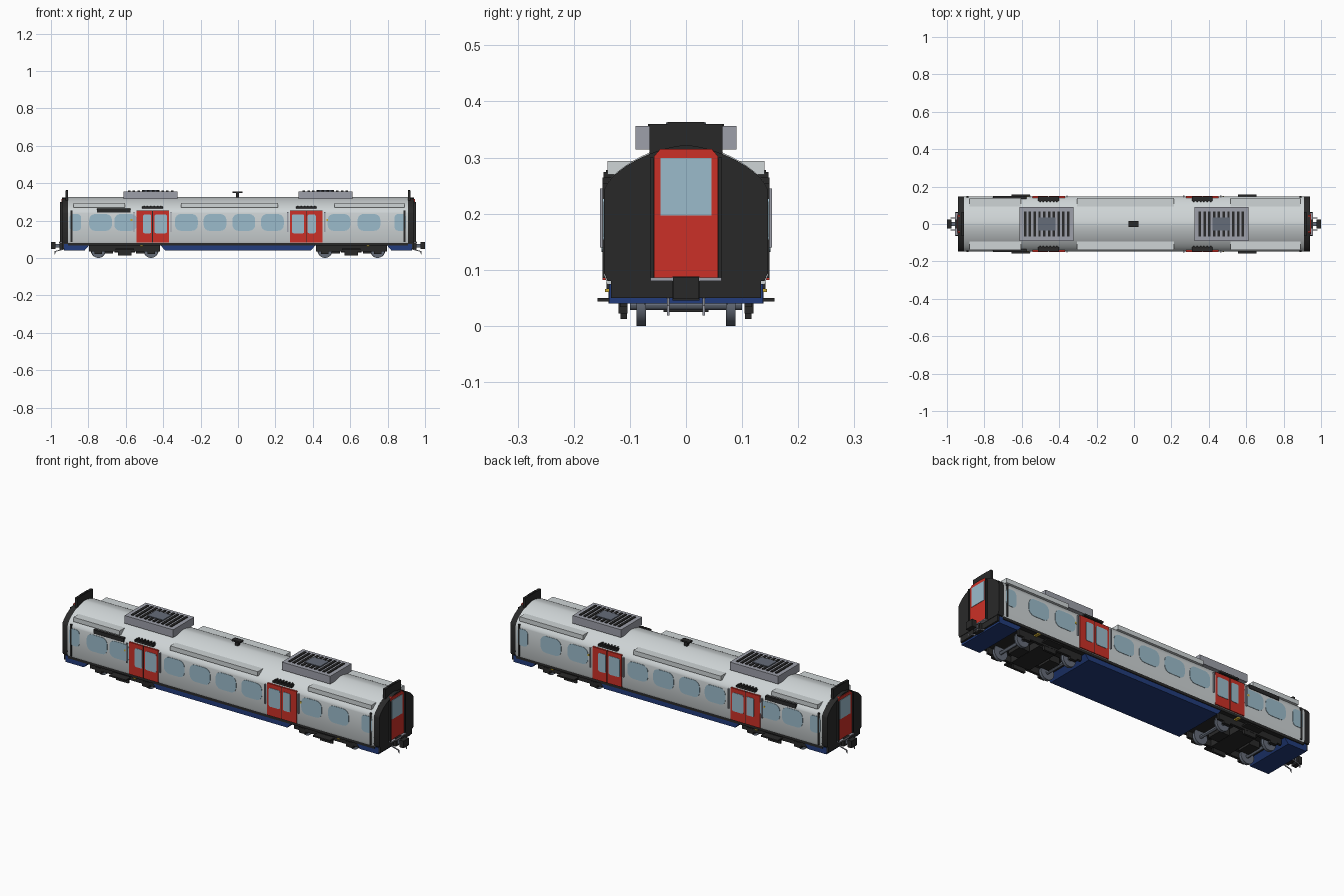
import bpy, bmesh, math
from mathutils import Matrix, Vector

if "Cube" in bpy.data.objects:
    bpy.data.objects.remove(bpy.data.objects["Cube"])


def material(name, r, g, b):
    m = bpy.data.materials.new(name)
    m.use_nodes = True
    m.diffuse_color = (r, g, b, 1)
    m.node_tree.nodes["Principled BSDF"].inputs["Base Color"].default_value = (r, g, b, 1)
    return m


WALL = material("pale grey", 0.62, 0.66, 0.67)
RED = material("door red", 0.6, 0.03, 0.02)
BLACK = material("black", 0.022, 0.022, 0.022)
BLUE = material("dark blue", 0.016, 0.045, 0.2)
GLASS = material("window blue", 0.33, 0.5, 0.6)
GREY = material("mid grey", 0.34, 0.35, 0.4)
STEEL = material("wheel steel", 0.13, 0.15, 0.19)
YELLOW = material("yellow", 0.6, 0.4, 0.03)


def finish(name, bm, mat, smooth=False):
    bmesh.ops.recalc_face_normals(bm, faces=bm.faces)
    mesh = bpy.data.meshes.new(name)
    bm.to_mesh(mesh)
    bm.free()
    mesh.materials.append(mat)
    ob = bpy.data.objects.new(name, mesh)
    bpy.context.collection.objects.link(ob)
    if smooth:
        bpy.ops.object.select_all(action="DESELECT")
        ob.select_set(True)
        bpy.context.view_layer.objects.active = ob
        bpy.ops.object.shade_smooth_by_angle(angle=math.radians(30))
    return ob


def box(name, x, y, z, mat):
    """Box from three (low, high) ranges."""
    bm = bmesh.new()
    size = [abs(r[1] - r[0]) for r in (x, y, z)]
    mid = [(r[0] + r[1]) / 2 for r in (x, y, z)]
    bmesh.ops.create_cube(bm, size=1, matrix=Matrix.Translation(mid) @ Matrix.Diagonal((*size, 1)))
    return finish(name, bm, mat)


def prism(name, points, low, high, axis, mat, smooth=False):
    """Extrude (y, z) points along x, or (x, z) points along y."""
    bm = bmesh.new()
    place = (lambda a, b, d: (d, a, b)) if axis == "x" else (lambda a, b, d: (a, d, b))
    face = bm.faces.new([bm.verts.new(place(a, b, low)) for a, b in points])
    new = bmesh.ops.extrude_face_region(bm, geom=[face])["geom"]
    shift = Vector(place(0, 0, high - low))
    bmesh.ops.translate(bm, vec=shift, verts=[v for v in new if isinstance(v, bmesh.types.BMVert)])
    return finish(name, bm, mat, smooth)


def cylinder(name, x, y, z, radius, length, mat, sides=24):
    bm = bmesh.new()
    bmesh.ops.create_cone(bm, cap_ends=True, segments=sides, radius1=radius, radius2=radius, depth=length,
                          matrix=Matrix.Translation((x, y, z)) @ Matrix.Rotation(math.pi / 2, 4, "X"))
    return finish(name, bm, mat, True)


def around(c, half):
    return (c - half, c + half)


def rounded(cx, cz, w, h, r):
    """Rounded rectangle outline."""
    pts = []
    for k, (sx, sz) in enumerate(((1, 1), (-1, 1), (-1, -1), (1, -1))):
        for i in range(5):
            a = math.pi / 2 * (k + i / 4)
            pts.append((cx + sx * (w / 2 - r) + r * math.cos(a), cz + sz * (h / 2 - r) + r * math.sin(a)))
    return pts


def shell(width, base, top):
    """Carriage cross-section with flat sides and an arched roof."""
    pts = [(-width + 0.006, base), (-width, base + 0.015)]
    for i in range(29):
        a = math.pi * (1 - i / 28)
        c, s = math.cos(a), max(math.sin(a), 0)
        pts.append((math.copysign(abs(c) ** 1.28, c) * width, 0.24 + (top - 0.24) * s ** 1.28))
    return pts + [(width, base + 0.015), (width - 0.006, base)]


# Main shell, sole bar and blue underside
prism("body_shell", shell(0.146, 0.075, 0.325), -0.91, 0.91, "x", WALL, True)
box("sole_bar", (-0.91, 0.91), (-0.142, 0.142), (0.066, 0.084), BLACK)
prism("centre_skirt", [(-0.42, 0.075), (0.42, 0.075), (0.39, 0.04), (-0.39, 0.04)], -0.138, 0.138, "y", BLUE)

# Side details on both sides
for s, side in ((-1, "right"), (1, "left")):
    def out(a, b):
        return (s * a, s * b)

    for x in (-0.735, -0.6, -0.276, -0.123, 0.031, 0.184, 0.54, 0.7):
        prism(side + "_window", rounded(x, 0.19, 0.122, 0.09, 0.032), s * 0.142, s * 0.148, "y", GLASS)
    for x in (-0.87, 0.868):
        prism(side + "_end_window", rounded(x, 0.19, 0.062, 0.09, 0.02), s * 0.142, s * 0.148, "y", GLASS)

    # Sliding doors, with the outer leaf glazed only towards the middle
    for cx, d in ((-0.457, -1), (0.365, 1)):
        for leaf in (-1, 1):
            box(side + "_door_leaf", around(cx + leaf * 0.0445, 0.0425), out(0.12, 0.149), (0.082, 0.254), RED)
        box(side + "_door_gap", around(cx, 0.003), out(0.12, 0.1475), (0.082, 0.254), BLACK)
        for px, w in ((cx + d * 0.029, 0.044), (cx - d * 0.044, 0.066)):
            prism(side + "_door_window", rounded(px, 0.182, w, 0.1, 0.008), s * 0.146, s * 0.151, "y", GLASS)
        for e in (-1, 1):
            box(side + "_handrail", around(cx + e * 0.099, 0.003), out(0.145, 0.153), (0.14, 0.245), GREY)
        box(side + "_door_runner", around(cx, 0.056), out(0.11, 0.147), (0.264, 0.274), BLACK)
        for k in range(6):
            box(side + "_runner_bracket", around(cx + (k - 2.5) * 0.018, 0.004), out(0.11, 0.143), (0.272, 0.278), BLACK)
        box(side + "_door_button", around(cx + d * 0.112, 0.005), out(0.145, 0.149), (0.197, 0.207), YELLOW)

    # Eaves panels and air intake
    for a, b in ((-0.88, -0.605), (-0.305, 0.215), (0.515, 0.89)):
        box(side + "_eaves_panel", (a, b), out(0.075, 0.14), (0.27, 0.294), WALL)
    box(side + "_air_intake", (-0.755, -0.575), out(0.12, 0.149), (0.243, 0.264), BLACK)

# Roof ventilation units
for cx in (-0.467, 0.467):
    box("roof_unit", around(cx, 0.144), (-0.09, 0.09), (0.314, 0.356), GREY)
    for k in range(10):
        box("roof_unit_slot", around(cx + (k - 4.5) * 0.0255, 0.0065), (-0.068, 0.068), (0.35, 0.36), BLACK)
    box("roof_unit_hatch", around(cx, 0.046), (-0.036, 0.036), (0.35, 0.362), STEEL)

# Roof aerial
box("aerial_stem", around(-0.003, 0.008), (-0.008, 0.008), (0.32, 0.352), BLACK)
box("aerial_top", around(-0.003, 0.026), (-0.015, 0.015), (0.346, 0.354), BLACK)

# Both ends
for d, end in ((-1, "rear"), (1, "fore")):
    def ahead(a, b):
        return (d * a, d * b)

    prism(end + "_end_cap", shell(0.146, 0.08, 0.322), d * 0.908, d * 0.942, "x", BLACK, True)
    box(end + "_end_sill", ahead(0.9, 0.94), (-0.134, 0.134), (0.05, 0.09), BLACK)
    skirt = [(d * 0.79, 0.075), (d * 0.93, 0.075), (d * 0.93, 0.04), (d * 0.82, 0.04)]
    prism(end + "_skirt", skirt, -0.137, 0.137, "y", BLUE)
    box(end + "_head_plate", ahead(0.908, 0.922), (-0.065, 0.065), (0.3, 0.36), BLACK)
    box(end + "_head_plate_cap", ahead(0.91, 0.92), (-0.033, 0.033), (0.35, 0.363), BLACK)
    door = [(-0.057, 0.085), (0.057, 0.085), (0.057, 0.302), (0.046, 0.315), (-0.046, 0.315), (-0.057, 0.302)]
    prism(end + "_end_door", door, d * 0.93, d * 0.945, "x", RED)
    box(end + "_end_door_window", ahead(0.94, 0.947), (-0.045, 0.045), (0.197, 0.299), GLASS)
    box(end + "_door_step", ahead(0.93, 0.957), (-0.063, 0.063), (0.08, 0.086), GREY)
    for s in (-1, 1):
        box(end + "_door_post", ahead(0.93, 0.952), around(s * 0.061, 0.003), (0.085, 0.3), BLACK)
        box(end + "_corner_post", ahead(0.885, 0.895), around(s * 0.145, 0.004), (0.085, 0.255), BLACK)
        # Slanted pins beside the coupler
        pin = [(d * 0.935, 0.05), (d * 0.98, 0.036), (d * 0.98, 0.018), (d * 0.972, 0.034), (d * 0.935, 0.043)]
        prism(end + "_coupler_pin", pin, s * 0.0295, s * 0.0335, "y", GREY)
    box(end + "_coupler_shaft", ahead(0.93, 0.985), (-0.012, 0.012), (0.056, 0.074), STEEL)
    box(end + "_coupler_head", ahead(0.975, 1.0), (-0.023, 0.023), (0.048, 0.086), BLACK)
    box(end + "_coupler_mount", ahead(0.93, 0.955), (-0.024, 0.024), (0.045, 0.088), BLACK)

    # Bogie: frame, footboards and wheel sets
    cx = d * 0.606
    box(end + "_bogie_bolster", around(cx, 0.055), (-0.1, 0.1), (0.03, 0.07), BLACK)
    for s in (-1, 1):
        box(end + "_bogie_side_frame", around(cx, 0.19), around(s * 0.111, 0.007), (0.034, 0.066), BLACK)
        box(end + "_bogie_low_box", around(cx, 0.036), around(s * 0.111, 0.006), (0.012, 0.04), BLACK)
        box(end + "_footboard", around(cx, 0.05), (s * 0.11, s * 0.158), (0.043, 0.05), BLACK)
        box(end + "_tag", around(cx + 0.09, 0.008), (s * 0.11, s * 0.144), (0.06, 0.066), YELLOW)
    for wx in (cx - 0.141, cx + 0.141):
        cylinder(end + "_axle", wx, 0, 0.037, 0.009, 0.2, STEEL, 12)
        for s in (-1, 1):
            cylinder(end + "_wheel", wx, s * 0.081, 0.037, 0.037, 0.014, STEEL)
            cylinder(end + "_wheel_flange", wx, s * 0.073, 0.037, 0.04, 0.003, STEEL).location.z = 0.003
            box(end + "_axle_box", around(wx, 0.02), around(s * 0.112, 0.008), (0.022, 0.05), BLACK)
        box(end + "_motor", around(wx + (cx - wx) * 0.35, 0.03), (-0.04, 0.04), (0.025, 0.06), BLACK)
